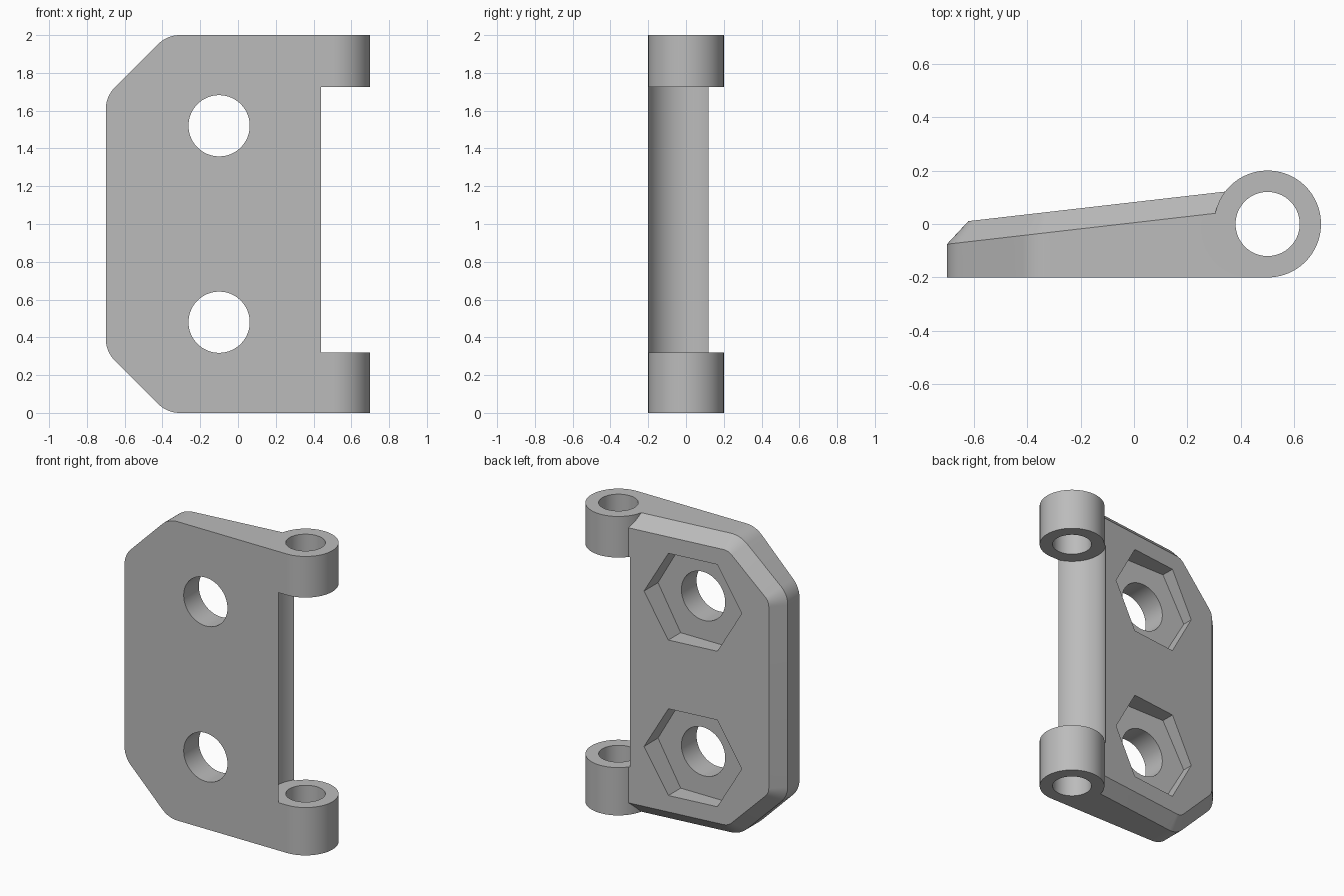
import bpy, bmesh
from math import sin, cos, pi
from mathutils import Matrix

cube = bpy.data.objects.get("Cube")
if cube:
    bpy.data.objects.remove(cube, do_unlink=True)

grey = bpy.data.materials.new("plain grey")
grey.use_nodes = True
COLOUR = (0.5, 0.5, 0.5, 1)
grey.diffuse_color = COLOUR
grey.node_tree.nodes["Principled BSDF"].inputs["Base Color"].default_value = COLOUR

PIN_X = 0.5          # hinge pin axis
PLATE_LEFT = -0.7
FRONT = -0.2
HEIGHT = 2.0
SLOPE = 0.115        # taper of the back face
CORNER = 0.325       # diagonal corner size
ROUND = 0.16         # corner rounding
BEVEL = 0.08         # bevel round the back face


def make_object(name, bm):
    bmesh.ops.recalc_face_normals(bm, faces=bm.faces)
    mesh = bpy.data.meshes.new(name)
    bm.to_mesh(mesh)
    bm.free()
    mesh.materials.append(grey)
    obj = bpy.data.objects.new(name, mesh)
    bpy.context.collection.objects.link(obj)
    return obj


def cylinder(name, radius, centre, depth, along_y=False, sides=96):
    bm = bmesh.new()
    turn = Matrix.Rotation(pi / 2, 4, 'X') if along_y else Matrix()
    bmesh.ops.create_cone(bm, cap_ends=True, segments=sides, radius1=radius,
                          radius2=radius, depth=depth,
                          matrix=Matrix.Translation(centre) @ turn)
    return make_object(name, bm)


def boolean(target, tool, operation):
    bpy.context.view_layer.objects.active = target
    mod = target.modifiers.new(operation, 'BOOLEAN')
    mod.solver = 'EXACT'
    mod.operation = operation
    mod.object = tool
    bpy.ops.object.modifier_apply(modifier=mod.name)
    bpy.data.objects.remove(tool, do_unlink=True)


def outline(inset):
    """Plate outline in x and z, with rounded diagonal corners on one side."""
    r = ROUND - inset
    tangent = ROUND * (2 ** 0.5 - 1)
    centres = [(PLATE_LEFT + ROUND, HEIGHT - CORNER - tangent, pi),
               (PLATE_LEFT + CORNER + tangent, HEIGHT - ROUND, 0.75 * pi)]
    upper = []
    for cx, cz, start in centres:
        for i in range(9):
            a = start - i * pi / 32
            upper.append((cx + r * cos(a), cz + r * sin(a)))
    upper.append((PIN_X, HEIGHT - inset))
    return upper + [(x, HEIGHT - z) for x, z in reversed(upper)]


# Tapered plate: front face, straight rim, bevel, sloping back face
bm = bmesh.new()
edge, inner = outline(0), outline(BEVEL)
rings = [[bm.verts.new((x, FRONT, z)) for x, z in edge],
         [bm.verts.new((x, 0.005 + SLOPE * x, z)) for x, z in edge],
         [bm.verts.new((x, 0.082 + SLOPE * x, z)) for x, z in inner]]
bm.faces.new(rings[0])
bm.faces.new(rings[-1])
count = len(edge)
for a, b in zip(rings, rings[1:]):
    for i in range(count):
        j = (i + 1) % count
        bm.faces.new((a[i], a[j], b[j], b[i]))
plate = make_object("hinge_plate", bm)

# Round relief between the two knuckles
low, high = 0.32, 1.725
boolean(plate, cylinder("relief", 0.209, (PIN_X, 0, (low + high) / 2), high - low),
        'DIFFERENCE')

# Knuckles and the pin bore
for bottom, top in ((0, low), (high, HEIGHT)):
    knuckle = cylinder("knuckle", 0.2, (PIN_X, 0, (bottom + top) / 2), top - bottom)
    boolean(plate, knuckle, 'UNION')
boolean(plate, cylinder("bore", 0.12, (PIN_X, 0, 1), 3), 'DIFFERENCE')

# Bolt holes with hexagonal nut pockets at the back
for z in (0.48, 1.52):
    boolean(plate, cylinder("bolt_hole", 0.162, (-0.1, 0, z), 1, True), 'DIFFERENCE')
    pocket = cylinder("nut_pocket", 0.335, (-0.1, 0.46, z), 1, True, 6)
    # Points of the hexagon face sideways
    xs = [v.co.x for v in pocket.data.vertices]
    if max(xs) < -0.1 + 0.32:
        pocket.data.transform(Matrix.Translation((-0.1, 0, z))
                              @ Matrix.Rotation(pi / 6, 4, 'Y')
                              @ Matrix.Translation((0.1, 0, -z)))
    boolean(plate, pocket, 'DIFFERENCE')

bpy.ops.object.select_all(action='DESELECT')
plate.select_set(True)
bpy.context.view_layer.objects.active = plate
bpy.ops.object.shade_smooth_by_angle(angle=pi / 7)
